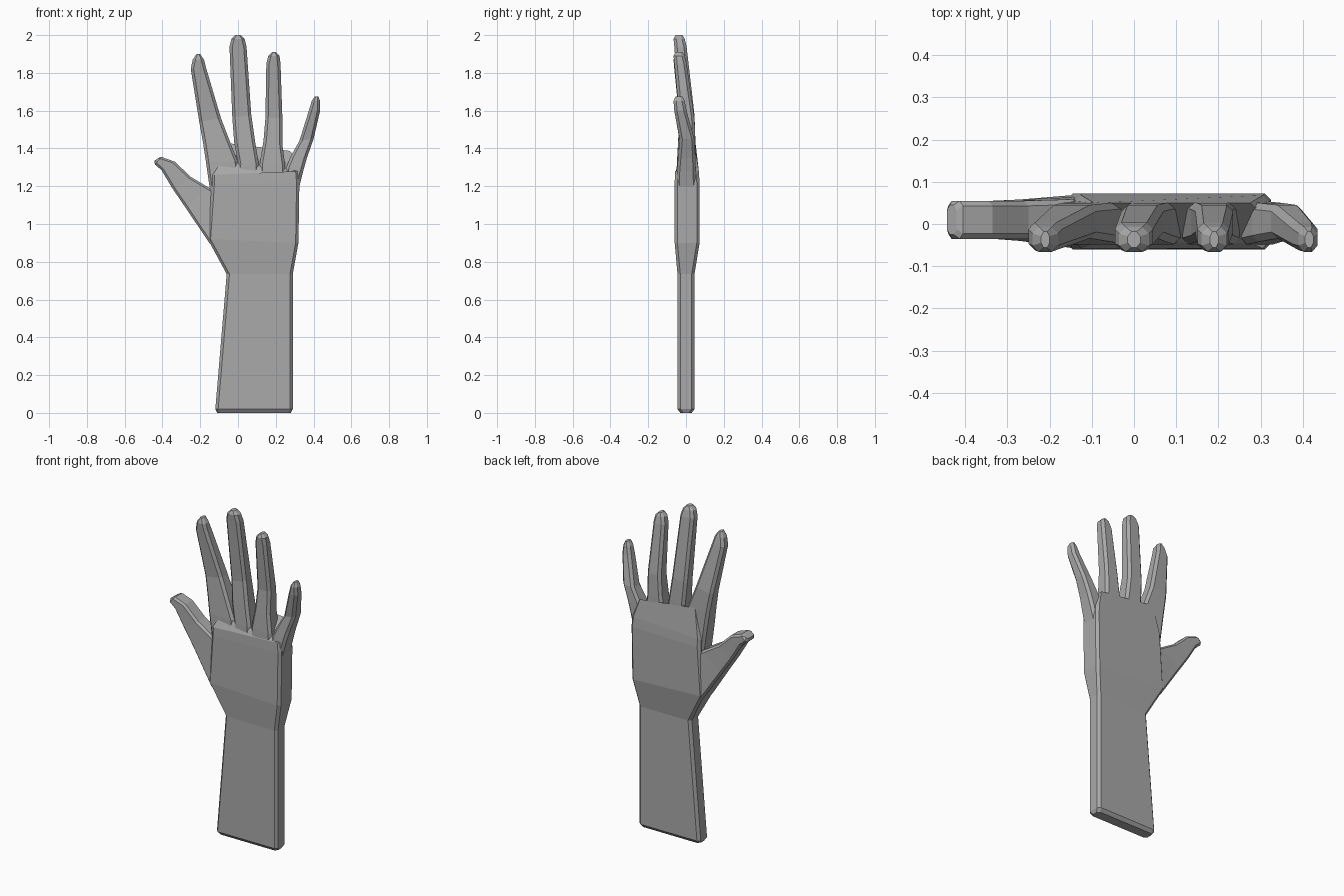
import bpy
import bmesh
from mathutils import Vector

cube = bpy.data.objects.get("Cube")
if cube:
    bpy.data.objects.remove(cube, do_unlink=True)

# One plain grey for the whole model
grey = bpy.data.materials.new("plain grey")
grey.use_nodes = True
colour = (0.4, 0.4, 0.4, 1.0)
grey.diffuse_color = colour
grey.node_tree.nodes["Principled BSDF"].inputs["Base Color"].default_value = colour


def section_ring(bm, edges, depth, chamfer, tilt=0):
    """Chamfered rectangle between two side points (x, z); sizes in hundredths."""
    left = Vector((edges[0], 0, edges[1]))
    right = Vector((edges[2], 0, edges[3]))
    front, back = depth
    span = right - left
    across = span.normalized() * min(chamfer, span.length * 0.3)
    inset = min(chamfer, (back - front) * 0.3)
    corners = [
        (left + across, front), (right - across, front),
        (right, front + inset), (right, back - inset),
        (right - across, back), (left + across, back),
        (left, back - inset), (left, front + inset),
    ]
    ring = []
    for point, y in corners:
        lift = tilt * ((y - front) / (back - front) - 0.5)
        ring.append(bm.verts.new(Vector((point.x, y, point.z + lift)) / 100))
    return ring


def loft(name, sections, depths, chamfer, end_tilt=0):
    """Skin a part through its sections and close both ends."""
    bm = bmesh.new()
    rings = []
    for i, (edges, depth) in enumerate(zip(sections, depths)):
        tilt = end_tilt if i == len(sections) - 1 else 0
        rings.append(section_ring(bm, edges, depth, chamfer, tilt))
    for low, high in zip(rings, rings[1:]):
        for i in range(len(low)):
            j = (i + 1) % len(low)
            bm.faces.new((low[i], low[j], high[j], high[i]))
    bm.faces.new(rings[0][::-1])
    bm.faces.new(rings[-1])
    bmesh.ops.recalc_face_normals(bm, faces=bm.faces)
    mesh = bpy.data.meshes.new(name)
    bm.to_mesh(mesh)
    bm.free()
    mesh.materials.append(grey)
    obj = bpy.data.objects.new(name, mesh)
    bpy.context.collection.objects.link(obj)
    return obj


# Forearm and palm, ending in a web that rises toward the back of the hand
loft("forearm_and_palm", [
    (-11, 0, 28, 0),
    (-12, 2, 29, 2),
    (-6, 73.5, 29, 73.5),
    (-16, 92, 32, 90),
    (-14, 121, 32.5, 122),
    (-14, 126, 32, 128),
    (-11, 138, 29, 133),
], [
    (-3, 3), (-4.5, 4.5), (-4.5, 4.5), (-6, 7.2), (-6, 7.2), (-5.8, 6.8), (-4.5, 5),
], 1.5, end_tilt=11)

# Thumb
loft("thumb", [
    (-14.5, 89, 0, 110),
    (-28, 109, -15, 119),
    (-34.5, 118.5, -25, 125),
    (-40.5, 128.5, -33.5, 133),
    (-44, 131.5, -40.5, 135.5),
    (-44.3, 133.5, -42, 135),
], [
    (-5.8, 6.9), (-4, 5.8), (-3.5, 5.5), (-3.5, 5.5), (-3.5, 5.5), (-2.5, 4.5),
], 1.2)

# Fingers share one depth profile, curling forward toward the tip
FINGER_DEPTHS = [
    (-5, 5.5), (-4.8, 5.2), (-4.2, 5), (-3.4, 4.5), (-6.2, 0.3), (-6.6, -0.7), (-5.6, -1.8),
]
FINGERS = {
    "index_finger": [
        (-14, 112, 0, 125), (-17, 133, 0, 133), (-18.5, 143, -4, 143),
        (-20.5, 154, -9, 156), (-25, 182, -17, 183), (-24, 187, -18, 187),
        (-22, 190, -20, 190),
    ],
    "middle_finger": [
        (-1, 120, 11, 120), (0, 132, 11, 132), (-2, 143, 9, 144),
        (-3, 156, 7, 158), (-4.5, 194, 4.5, 194), (-3.5, 198, 3.5, 198),
        (-1.5, 200, 1.5, 200),
    ],
    "ring_finger": [
        (11, 120, 25, 120), (11.5, 132, 25, 131), (13.5, 144, 23.5, 142),
        (14.5, 156, 23.5, 156), (15, 185, 22.5, 185), (16, 189, 22, 189),
        (18, 191, 20, 191),
    ],
    "little_finger": [
        (24, 120, 32, 118), (25.5, 130, 34.5, 128), (28, 136, 36.5, 135),
        (32.5, 144, 40, 145), (37.5, 160, 43.5, 160), (39, 165, 43.5, 165),
        (40.5, 167.5, 42.5, 167.5),
    ],
}
for finger, sections in FINGERS.items():
    loft(finger, sections, FINGER_DEPTHS, 1.5)
